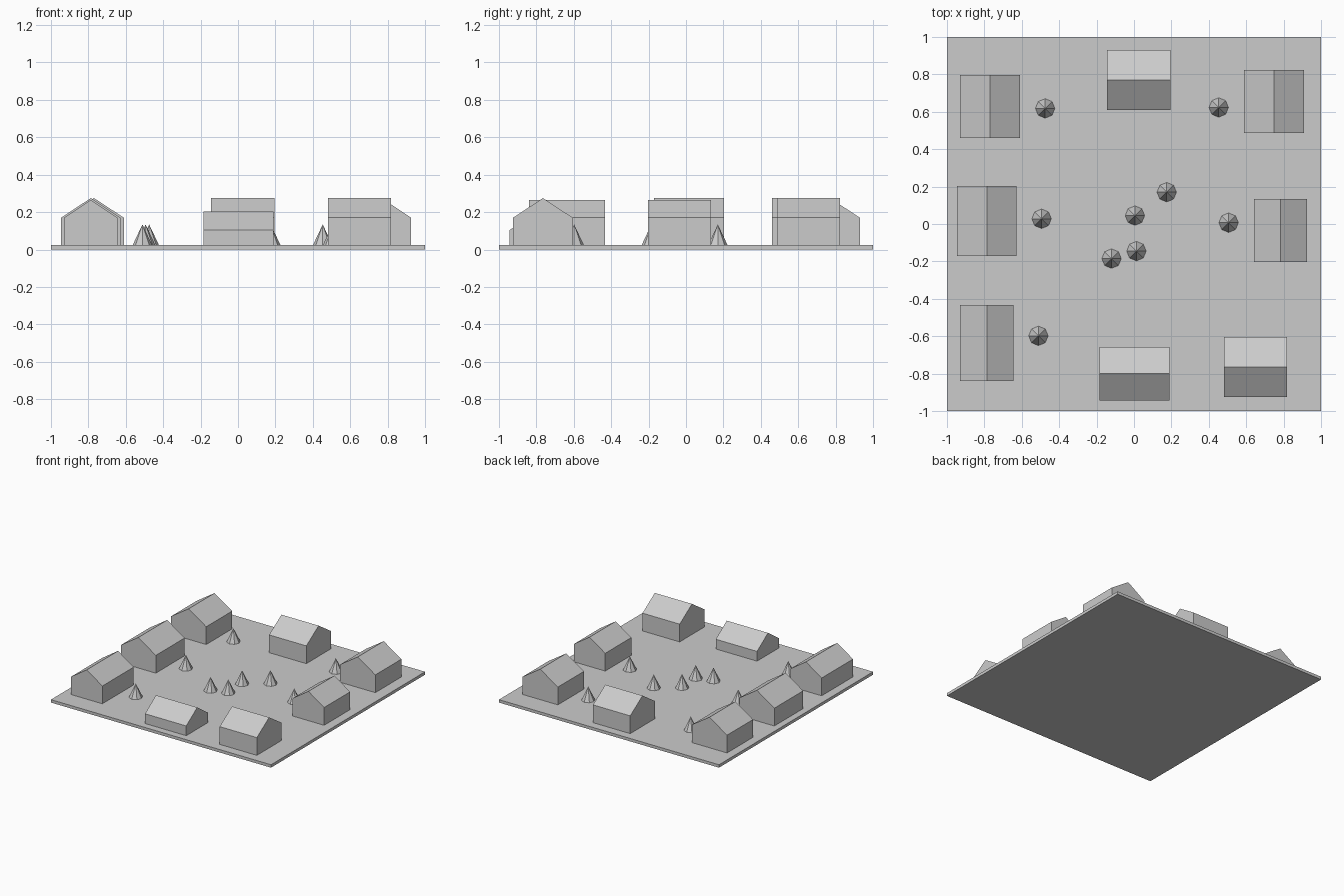
import bpy, bmesh
from mathutils import Vector

cube = bpy.data.objects.get("Cube")
if cube:
    bpy.data.objects.remove(cube, do_unlink=True)

GROUND = 0.024

grey = bpy.data.materials.new("plain_grey")
grey.use_nodes = True
colour = (0.6, 0.6, 0.6, 1)
grey.diffuse_color = colour
grey.node_tree.nodes["Principled BSDF"].inputs["Base Color"].default_value = colour


def add_object(name, bm, location):
    bmesh.ops.recalc_face_normals(bm, faces=bm.faces)
    mesh = bpy.data.meshes.new(name)
    bm.to_mesh(mesh)
    bm.free()
    mesh.materials.append(grey)
    obj = bpy.data.objects.new(name, mesh)
    obj.location = location
    bpy.context.collection.objects.link(obj)


def house(name, x, y, span, length, eave, ridge, along_x):
    """Gabled prism: pentagon profile extruded along the ridge."""
    h = span / 2
    profile = [(-h, 0), (h, 0), (h, eave), (0, ridge), (-h, eave)]
    bm = bmesh.new()
    end = -length / 2
    verts = [bm.verts.new((end, u, z) if along_x else (u, end, z)) for u, z in profile]
    gable = bm.faces.new(verts)
    moved = bmesh.ops.extrude_face_region(bm, geom=[gable], use_keep_orig=True)["geom"]
    step = Vector((length, 0, 0) if along_x else (0, length, 0))
    bmesh.ops.translate(bm, vec=step, verts=[g for g in moved if isinstance(g, bmesh.types.BMVert)])
    add_object(name, bm, (x, y, GROUND))


def tree(name, x, y):
    bm = bmesh.new()
    bmesh.ops.create_cone(bm, cap_ends=True, segments=8, radius1=0.052, radius2=0, depth=0.11)
    add_object(name, bm, (x, y, GROUND + 0.055))


# Ground slab
bm = bmesh.new()
bmesh.ops.create_cube(bm, size=1)
bmesh.ops.scale(bm, vec=(2, 2, GROUND), verts=bm.verts)
add_object("ground_slab", bm, (0, 0, GROUND / 2))

# Houses: x, y, span, length, eave, ridge, ridge along x
houses = {
    "house_back_right": (-0.77, 0.627, 0.32, 0.337, 0.146, 0.251, False),
    "house_middle_right": (-0.787, 0.017, 0.318, 0.375, 0.146, 0.251, False),
    "house_front_right": (-0.787, -0.637, 0.285, 0.407, 0.146, 0.241, False),
    "house_back_centre": (0.025, 0.77, 0.32, 0.338, 0.146, 0.251, True),
    "house_back_left": (0.748, 0.655, 0.32, 0.338, 0.146, 0.251, False),
    "house_middle_left": (0.783, -0.035, 0.285, 0.338, 0.146, 0.241, False),
    "house_front_left": (0.65, -0.765, 0.32, 0.338, 0.146, 0.251, True),
    "house_front_centre": (0.002, -0.8, 0.285, 0.375, 0.08, 0.178, True),
}
for name, values in houses.items():
    house(name, *values)

# Cone trees
trees = [(-0.475, 0.618), (0.453, 0.623), (0.175, 0.17), (0.005, 0.045), (0.013, -0.145),
         (-0.12, -0.185), (-0.494, 0.028), (0.506, 0.007), (-0.511, -0.598)]
for i, (x, y) in enumerate(trees, 1):
    tree(f"tree_{i}", x, y)
